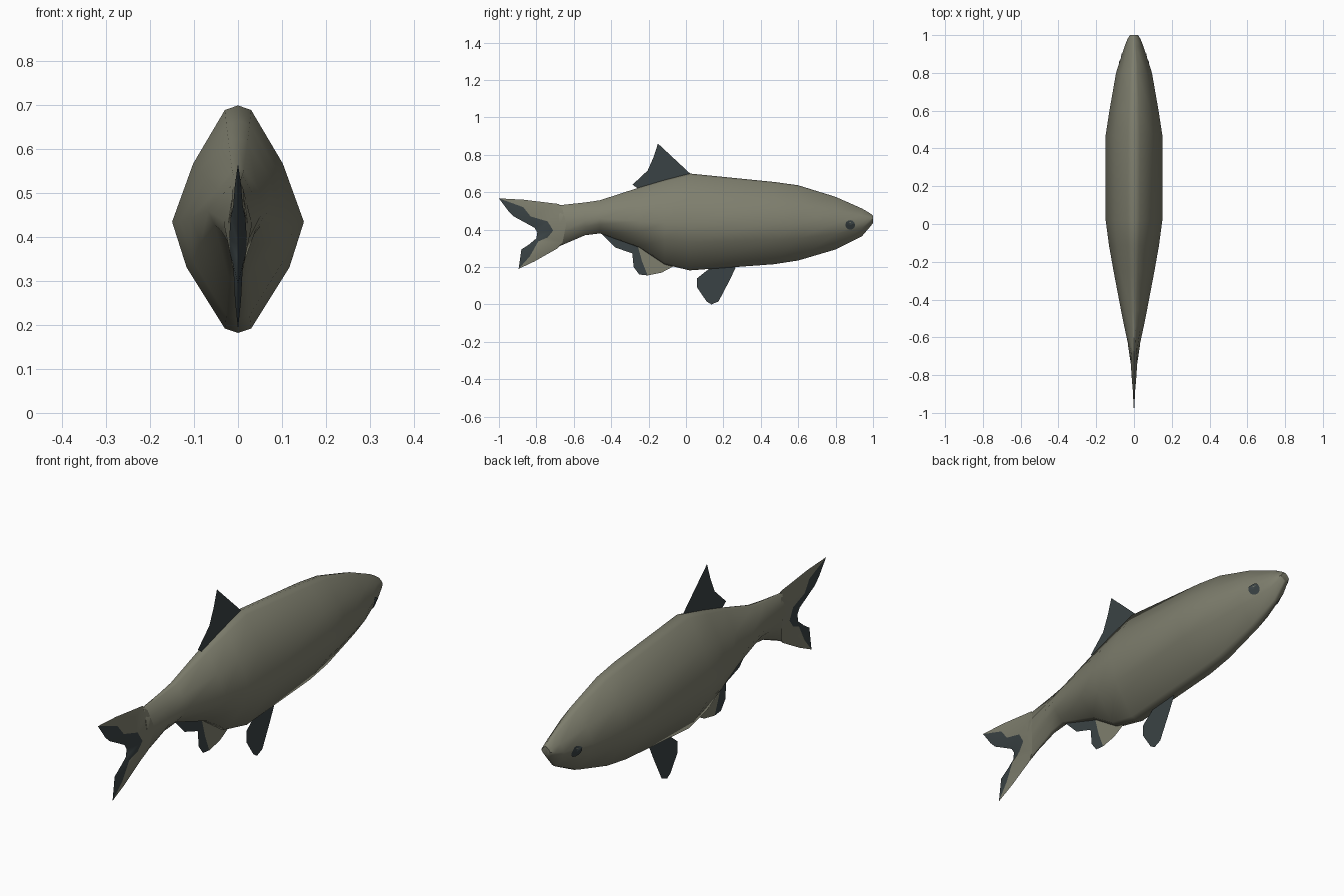
import bpy, bmesh, math
from mathutils import Vector

if "Cube" in bpy.data.objects:
    bpy.data.objects.remove(bpy.data.objects["Cube"])


def material(name, rgb):
    m = bpy.data.materials.new(name)
    m.diffuse_color = (*rgb, 1)
    m.use_nodes = True
    m.node_tree.nodes["Principled BSDF"].inputs["Base Color"].default_value = m.diffuse_color
    return m


SCALE = material("olive grey skin", (0.21, 0.21, 0.155))
DARK = material("dark slate fin", (0.042, 0.055, 0.058))


def finish(name, bm, mats, smooth=None):
    bmesh.ops.remove_doubles(bm, verts=bm.verts, dist=0.0005)
    bmesh.ops.recalc_face_normals(bm, faces=bm.faces)
    me = bpy.data.meshes.new(name)
    bm.to_mesh(me)
    bm.free()
    for m in mats:
        me.materials.append(m)
    ob = bpy.data.objects.new(name, me)
    bpy.context.collection.objects.link(ob)
    if smooth:
        bpy.ops.object.select_all(action='DESELECT')
        ob.select_set(True)
        bpy.context.view_layer.objects.active = ob
        bpy.ops.object.shade_smooth_by_angle(angle=math.radians(smooth))
    return ob


# Body: one lozenge section lofted through (y, top, bottom, half width, middle)
half = [(0, 1), (.2, .96), (.68, .5), (1, 0), (.78, -.41), (.2, -.96), (0, -1)]
section = half + [(-x, z) for x, z in half[-2:0:-1]]
stations = [
    (1.0, .475, .435, .022, .455), (.98, .49, .41, .034, .45), (.94, .513, .364, .05, .44),
    (.80, .575, .294, .095, .435), (.60, .637, .235, .13, .435), (.47, .655, .215, .15, .435),
    (.02, .70, .182, .15, .435), (-.115, .665, .214, .132, .437), (-.25, .625, .305, .108, .445),
    (-.46, .557, .38, .068, .46), (-.54, .545, .37, .052, .45), (-.68, .53, .31, .022, .43)]
bm = bmesh.new()
rings = []
for y, top, bot, w, mid in stations:
    rings.append([bm.verts.new((x * w, y, mid + z * (top - mid if z > 0 else mid - bot)))
                  for x, z in section])
n = len(section)
for a, b in zip(rings, rings[1:]):
    for i in range(n):
        bm.faces.new((a[i], a[(i + 1) % n], b[(i + 1) % n], b[i]))
bm.faces.new(rings[0])
bm.faces.new(rings[-1])
body = finish("body", bm, [SCALE], 50)

# Forked tail: leading edge, skin border and dark trailing edge, both sides
lead = [(0, -1, .567), (0, -.87, .56), (0, -.68, .537), (.012, -.66, .51), (.032, -.64, .43),
        (.012, -.66, .33), (0, -.69, .298), (0, -.81, .23), (0, -.895, .19)]
border = [(0, -1, .567), (.007, -.87, .52), (.011, -.83, .47), (.017, -.74, .444),
          (.02, -.71, .395), (.017, -.74, .358), (.011, -.79, .337), (.007, -.835, .257),
          (0, -.895, .19)]
trail = [(0, -1, .567), (0, -.95, .50), (0, -.92, .47), (0, -.81, .41), (0, -.795, .385),
         (0, -.80, .353), (0, -.84, .32), (0, -.88, .294), (0, -.895, .19)]
bm = bmesh.new()
for s in (1, -1):
    cols = [[bm.verts.new((s * x, y, z)) for x, y, z in c] for c in (lead, border, trail)]
    for k in range(2):
        for i in range(len(lead) - 1):
            q = [cols[k][i], cols[k][i + 1], cols[k + 1][i + 1], cols[k + 1][i]]
            if i == 0:
                q = q[1:]
            elif i == len(lead) - 2:
                q = [q[0], q[1], q[3]]
            bm.faces.new(q).material_index = k
finish("tail_fin", bm, [SCALE, DARK], 40)


# Flat fins on the centre plane
def fin(name, outline, mat):
    bm = bmesh.new()
    f = bm.faces.new([bm.verts.new((0, y, z)) for y, z in outline])
    bmesh.ops.triangulate(bm, faces=[f])
    finish(name, bm, [mat])


fin("dorsal_fin", [(.025, .697), (-.15, .86), (-.174, .786), (-.205, .716), (-.286, .64),
                   (-.2, .58), (-.05, .60)], DARK)
fin("pelvic_fin", [(.265, .195), (.23, .123), (.174, .016), (.136, 0), (.11, .016), (.06, .09),
                   (.06, .14), (.10, .172), (.15, .21), (.25, .22)], DARK)
fin("anal_fin_rear", [(-.46, .385), (-.38, .305), (-.27, .267), (-.28, .2), (-.25, .16),
                      (-.205, .155), (-.235, .23), (-.26, .32), (-.3, .4)], DARK)
fin("anal_fin_front", [(-.26, .32), (-.235, .23), (-.205, .155), (-.13, .17), (-.056, .21),
                       (-.1, .3)], SCALE)

# Eyes: small discs laid on the head surface
for s, side in ((1, "right"), (-1, "left")):
    bm = bmesh.new()
    pts = [(0, 0)] + [(.026 * math.cos(i * math.pi / 6), .024 * math.sin(i * math.pi / 6))
                      for i in range(12)]
    vs = []
    for dy, dz in pts:
        hit, loc, nor, _ = body.ray_cast(Vector((s, .877 + dy, .425 + dz)), Vector((-s, 0, 0)))
        vs.append(bm.verts.new(loc + nor * .004))
    for i in range(12):
        t = (vs[0], vs[1 + i], vs[1 + (i + 1) % 12])
        f = bm.faces.new(t if s > 0 else t[::-1])
    finish(side + "_eye", bm, [DARK])
    ob = bpy.data.objects[side + "_eye"]
    if ob.data.polygons[0].normal.x * s < 0:
        ob.data.flip_normals()
